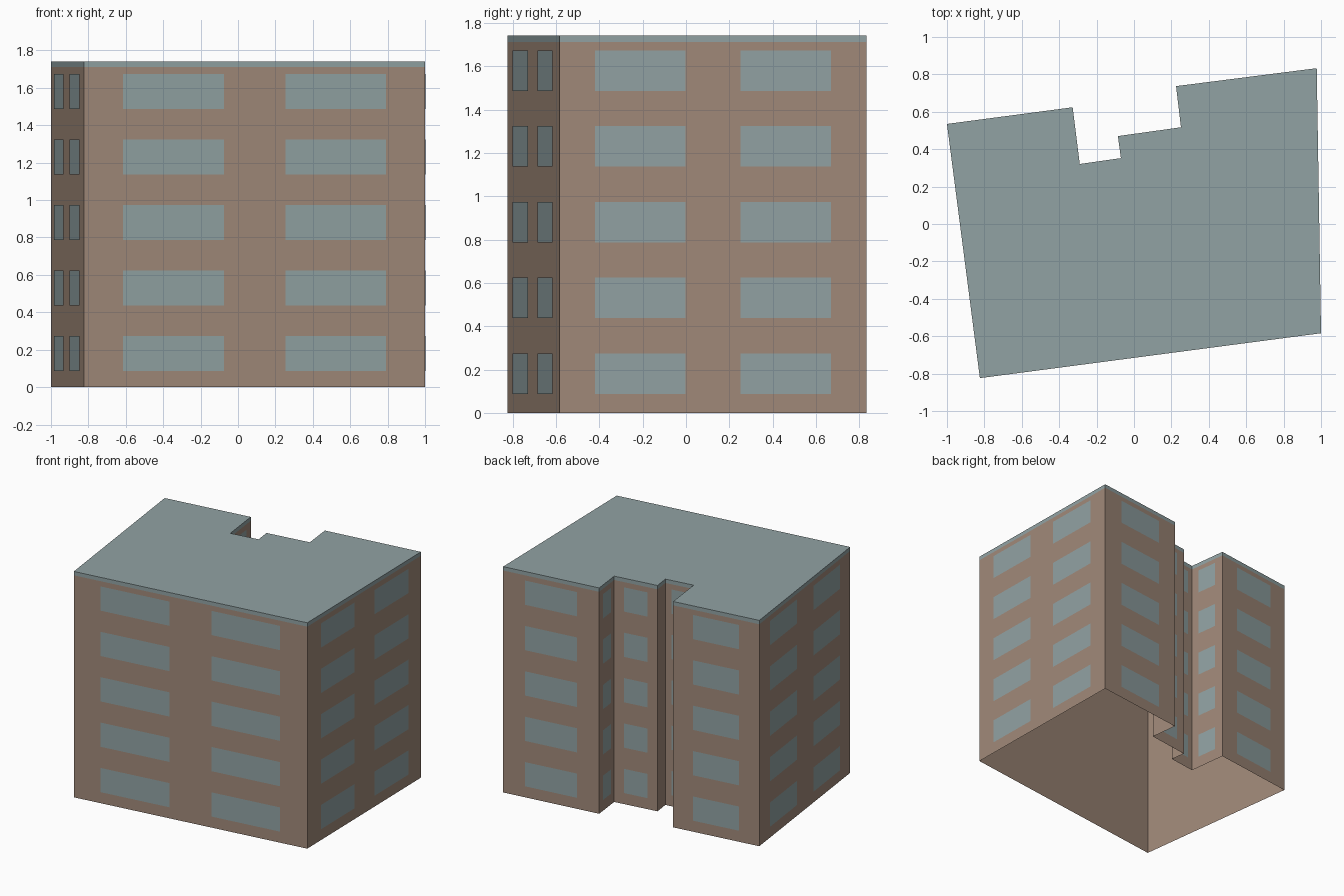
import bpy
import bmesh
from mathutils import Vector

if "Cube" in bpy.data.objects:
    bpy.data.objects.remove(bpy.data.objects["Cube"], do_unlink=True)


def make_material(name, srgb):
    colour = [((c / 255 + 0.055) / 1.055) ** 2.4 for c in srgb] + [1]
    mat = bpy.data.materials.new(name)
    mat.use_nodes = True
    mat.diffuse_color = colour
    mat.node_tree.nodes["Principled BSDF"].inputs["Base Color"].default_value = colour
    return mat


def make_object(name, bm, mat):
    mesh = bpy.data.meshes.new(name)
    bm.to_mesh(mesh)
    bm.free()
    mesh.materials.append(mat)
    obj = bpy.data.objects.new(name, mesh)
    bpy.context.collection.objects.link(obj)
    return obj


brown = make_material("brown wall", (160, 137, 121))
grey_blue = make_material("grey blue", (145, 162, 163))

# Floor plan, anticlockwise from the front right corner
PLAN = [(-0.824, -0.824), (1.0, -0.584), (0.977, 0.833), (0.225, 0.737),
        (0.251, 0.517), (-0.086, 0.47), (-0.07, 0.352), (-0.29, 0.321),
        (-0.328, 0.624), (-1.0, 0.535)]
WALL_TOP, ROOF_TOP = 1.712, 1.742
FLOORS, STOREY, SILL, WINDOW_HEIGHT = 5, 0.35, 0.087, 0.187
GAP = 0.004
edges = [(Vector((*a, 0)), Vector((*b, 0))) for a, b in zip(PLAN, PLAN[1:] + PLAN[:1])]
up = Vector((0, 0, 1))

# Walls: a shell open at the bottom
bm = bmesh.new()
for a, b in edges:
    bm.faces.new([bm.verts.new(p) for p in (a, b, b + up * WALL_TOP, a + up * WALL_TOP)])
bmesh.ops.remove_doubles(bm, verts=bm.verts, dist=0.0001)
make_object("walls", bm, brown)

# Roof slab
bm = bmesh.new()
base = bm.faces.new([bm.verts.new((x, y, WALL_TOP)) for x, y in PLAN])
extruded = bmesh.ops.extrude_face_region(bm, geom=[base], use_keep_orig=True)
moved = [v for v in extruded["geom"] if isinstance(v, bmesh.types.BMVert)]
bmesh.ops.translate(bm, verts=moved, vec=up * (ROOF_TOP - WALL_TOP))
bmesh.ops.recalc_face_normals(bm, faces=bm.faces)
make_object("roof", bm, grey_blue)

# Window panes: two per storey on long walls, one on others, none on the shortest
bm = bmesh.new()
for a, b in edges:
    along = b - a
    if along.length < 0.15:
        continue
    spans = [(0.115, 0.41), (0.59, 0.885)] if along.length > 1 else [(0.23, 0.77)]
    out = along.cross(up).normalized() * GAP
    for start, end in spans:
        for floor in range(FLOORS):
            low = up * (SILL + floor * STOREY)
            high = low + up * WINDOW_HEIGHT
            left, right = a + along * start + out, a + along * end + out
            bm.faces.new([bm.verts.new(p) for p in
                          (left + low, right + low, right + high, left + high)])
make_object("windows", bm, grey_blue)
